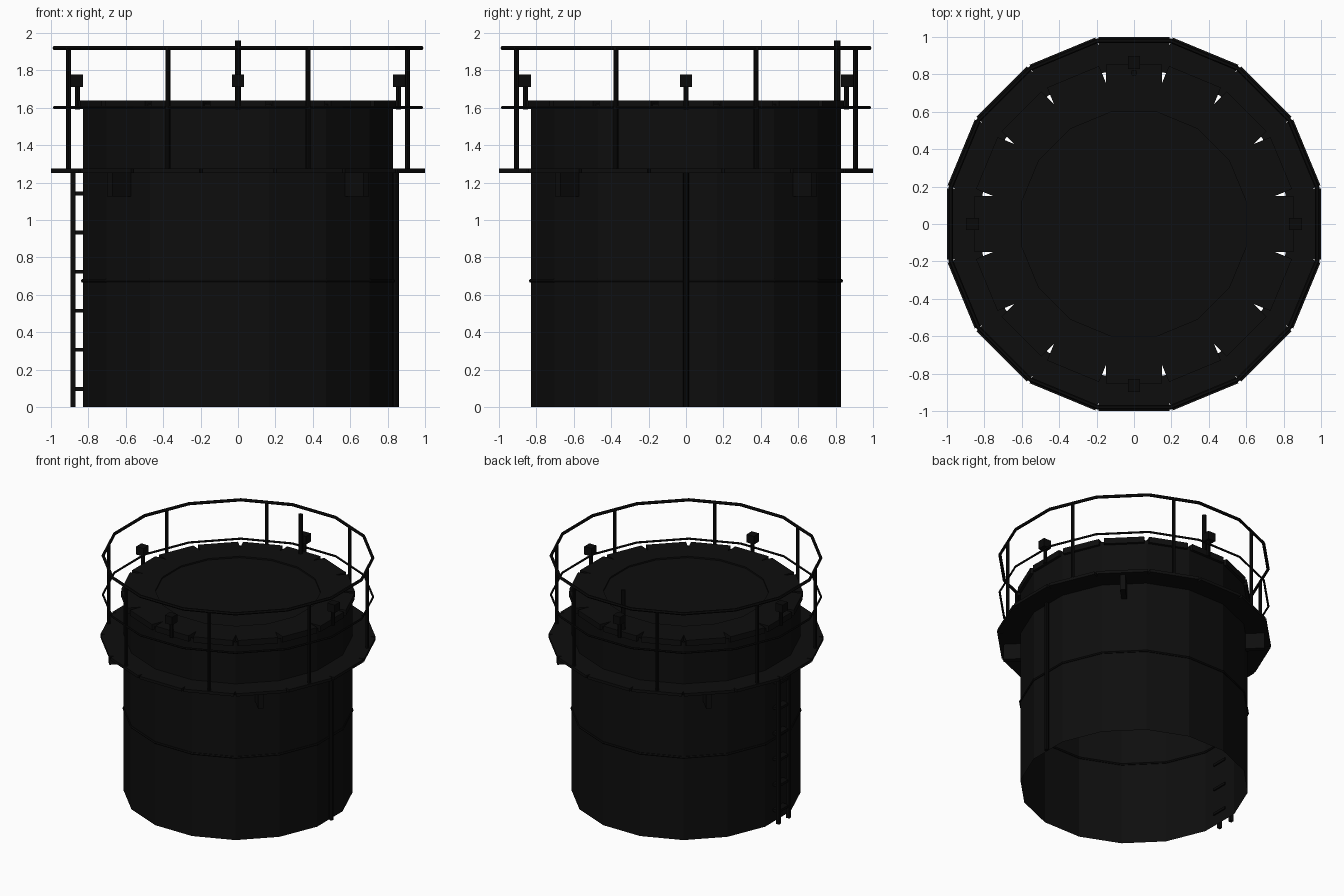
import bpy, bmesh, math
from mathutils import Matrix, Vector

cube = bpy.data.objects.get("Cube")
if cube:
    bpy.data.objects.remove(cube, do_unlink=True)

SIDES = 16
STEP = math.tau / SIDES
TO_CORNER = 1 / math.cos(STEP / 2)


def material(name, value):
    m = bpy.data.materials.new(name)
    m.use_nodes = True
    colour = (value, value, value, 1)
    m.diffuse_color = colour
    m.node_tree.nodes["Principled BSDF"].inputs["Base Color"].default_value = colour
    return m


BLACK = material("soft black", 0.0043)
DARK = material("deep black", 0.003)


def finish(bm, name, mat):
    mesh = bpy.data.meshes.new(name)
    bm.to_mesh(mesh)
    bm.free()
    mesh.materials.append(mat)
    ob = bpy.data.objects.new(name, mesh)
    bpy.context.collection.objects.link(ob)
    return ob


def add_box(bm, r0, r1, width, z0, z1, angle=0.0, side=0.0):
    """Box between two radii, turned about the vertical axis."""
    m = (Matrix.Rotation(angle, 4, 'Z')
         @ Matrix.Translation(((r0 + r1) / 2, side, (z0 + z1) / 2))
         @ Matrix.Diagonal((r1 - r0, width, z1 - z0, 1)))
    bmesh.ops.create_cube(bm, size=1, matrix=m)


def add_rod(bm, r, angle, radius, z0, z1):
    pos = Vector((r * math.cos(angle), r * math.sin(angle), (z0 + z1) / 2))
    bmesh.ops.create_cone(bm, cap_ends=True, segments=8, radius1=radius, radius2=radius,
                          depth=z1 - z0, matrix=Matrix.Translation(pos))


def box_ring(name, mat, count, offset, *box):
    bm = bmesh.new()
    for i in range(count):
        add_box(bm, *box, angle=offset + i * math.tau / count)
    return finish(bm, name, mat)


def prism(name, mat, apothem, z0, z1, caps):
    """Upright many-sided drum whose flats face the axes."""
    bm = bmesh.new()
    r = apothem * TO_CORNER
    m = Matrix.Translation((0, 0, (z0 + z1) / 2)) @ Matrix.Rotation(STEP / 2, 4, 'Z')
    bmesh.ops.create_cone(bm, cap_ends=caps, segments=SIDES, radius1=r, radius2=r,
                          depth=z1 - z0, matrix=m)
    return finish(bm, name, mat)


def hoop(name, mat, apothem, z, radius, sections=6):
    """Closed polygonal tube."""
    bm = bmesh.new()
    rings = []
    for i in range(SIDES):
        a = (i + 0.5) * STEP
        ring = []
        for j in range(sections):
            t = j * math.tau / sections
            r = (apothem + radius * math.cos(t)) * TO_CORNER
            ring.append(bm.verts.new((r * math.cos(a), r * math.sin(a),
                                      z + radius * math.sin(t))))
        rings.append(ring)
    for i in range(SIDES):
        p, q = rings[i], rings[(i + 1) % SIDES]
        for j in range(sections):
            k = (j + 1) % sections
            bm.faces.new((p[j], q[j], q[k], p[k]))
    return finish(bm, name, mat)


# Open-bottomed tank shell and its band
prism("tank_shell", BLACK, 0.83, 0, 1.62, False)
hoop("tank_band", DARK, 0.83, 0.675, 0.01)

# Roof: central deck and a ring of plates with wedge gaps
prism("roof_deck", BLACK, 0.74, 1.605, 1.628, True)
box_ring("roof_plates", BLACK, SIDES, 0, 0.6, 0.852, 0.3, 1.593, 1.64)

# Walkway plates and the diagonal brackets beneath
box_ring("walkway", BLACK, SIDES, 0, 0.81, 1.0, 0.38, 1.253, 1.276)
box_ring("walkway_brackets", BLACK, 4, math.pi / 4, 0.82, 0.97, 0.04, 1.125, 1.255)

# Railing
hoop("top_rail", DARK, 0.98, 1.92, 0.012)
hoop("middle_rail", DARK, 0.982, 1.602, 0.008)
bm = bmesh.new()
for i in range(8):
    add_rod(bm, 0.98, (i + 0.5) * math.tau / 8, 0.013, 1.265, 1.92)
finish(bm, "rail_posts", DARK)

# Lamps on the roof edge
bm = bmesh.new()
for i in range(4):
    a = i * math.pi / 2
    add_rod(bm, 0.858, a, 0.014, 1.59, 1.72)
    add_box(bm, 0.83, 0.897, 0.066, 1.712, 1.778, a)
finish(bm, "edge_lamps", DARK)

# Vent pipe at the back and drain pipe on the left
bm = bmesh.new()
add_rod(bm, 0.808, math.pi / 2, 0.017, 1.6, 1.96)
finish(bm, "vent_pipe", DARK)
bm = bmesh.new()
add_rod(bm, 0.844, 0, 0.017, 0, 1.265)
finish(bm, "drain_pipe", DARK)

# Ladder on the right
bm = bmesh.new()
for side in (-0.065, 0.065):
    add_box(bm, 0.868, 0.895, 0.024, 0, 1.26, math.pi, side)
finish(bm, "ladder_rails", DARK)
bm = bmesh.new()
for i in range(6):
    z = 0.097 + i * 0.209
    add_box(bm, 0.82, 0.885, 0.13, z - 0.01, z + 0.01, math.pi)
finish(bm, "ladder_rungs", DARK)
